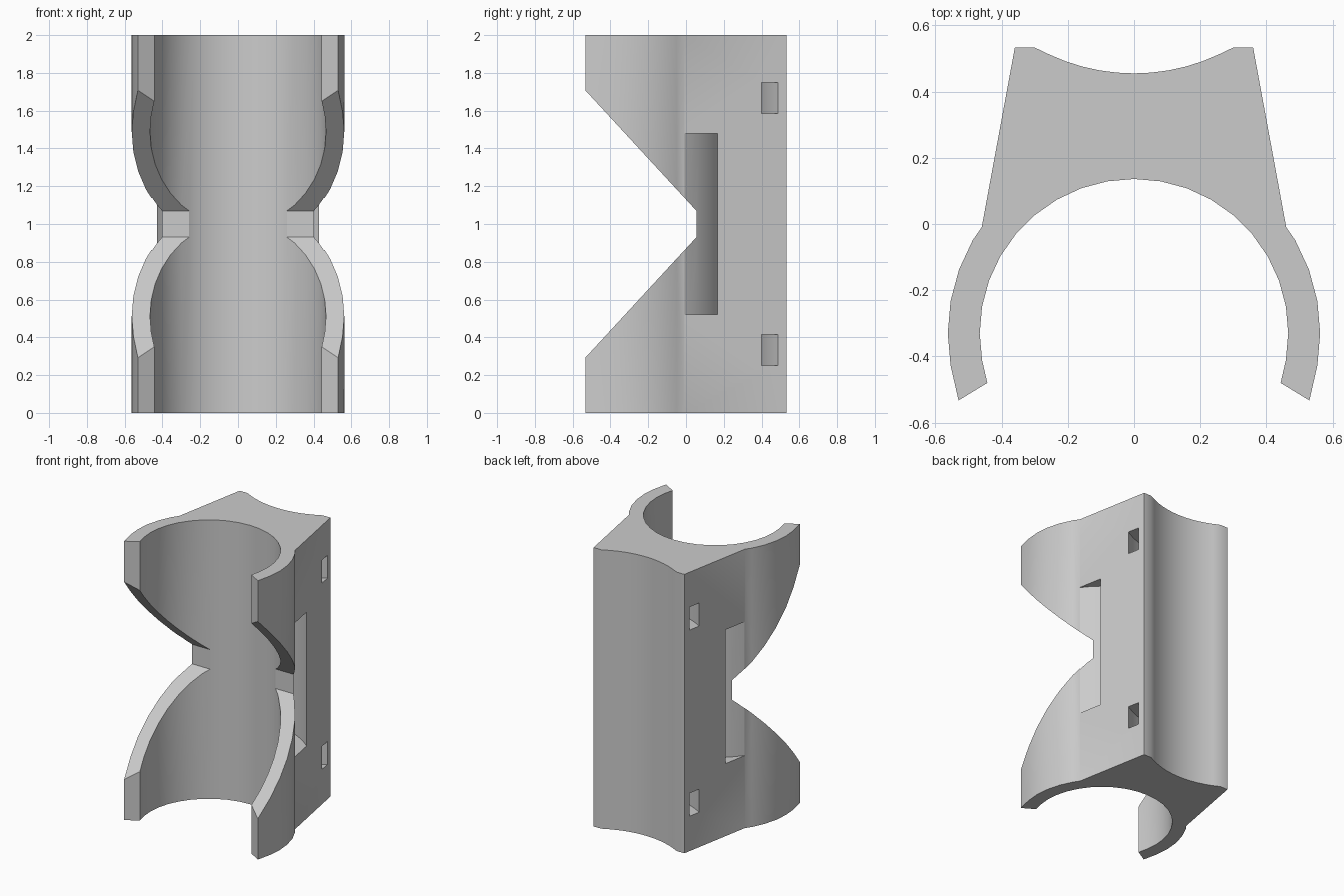
import bpy
import bmesh
from math import sin, cos, radians
from mathutils import Vector

cube = bpy.data.objects.get("Cube")
if cube:
    bpy.data.objects.remove(cube, do_unlink=True)

BORE_Y = -0.33      # centre of the gripping bore
BACK_Y = 1.0575     # centre of the concave back

grey = bpy.data.materials.new("plain grey")
grey.use_nodes = True
colour = (0.6, 0.6, 0.6, 1)
grey.diffuse_color = colour
grey.node_tree.nodes["Principled BSDF"].inputs["Base Color"].default_value = colour


def arc(cy, r, angles):
    """Points on a circle about (0, cy), angles in degrees."""
    return [(r * cos(radians(a)), cy + r * sin(radians(a))) for a in angles]


def prism(name, points, offset, depth):
    """Extrude a closed outline of 3D points along an offset direction."""
    bm = bmesh.new()
    face = bm.faces.new([bm.verts.new(p) for p in points])
    new = bmesh.ops.extrude_face_region(bm, geom=[face])["geom"]
    verts = [v for v in new if isinstance(v, bmesh.types.BMVert)]
    bmesh.ops.translate(bm, verts=verts, vec=Vector(offset) * depth)
    bmesh.ops.recalc_face_normals(bm, faces=bm.faces)
    mesh = bpy.data.meshes.new(name)
    bm.to_mesh(mesh)
    bm.free()
    obj = bpy.data.objects.new(name, mesh)
    bpy.context.collection.objects.link(obj)
    mesh.materials.append(grey)
    return obj


def mirrored(half):
    """Complete a right half outline with its mirror image."""
    return half + [(-x, y) for x, y in reversed(half) if x > 1e-5]


def vertical(name, outline, z0, z1):
    return prism(name, [(x, y, z0) for x, y in outline], (0, 0, 1), z1 - z0)


# Clip body: bore, arm tips, outer arms, flat sides, concave back
half = arc(BORE_Y, 0.466, range(90, -11, -10)) + [(0.443, -0.48), (0.53, -0.533)]
half += arc(BORE_Y, 0.5625, range(-10, 31, 10)) + [(0.46, -0.01), (0.36, 0.533)]
inner_back = arc(BACK_Y, 0.6025, [-60.5, -65, -70, -75, -80, -85, -90])
inner_back[0] = (0.30, 0.533)
back = inner_back[:-1] + [(0, inner_back[-1][1])]
half[0] = (0, half[0][1])
outline = half + back + [(-x, y) for x, y in reversed((half + back)[1:-1])]
body = vertical("clip_body", outline, 0, 2)

# V shaped front notch
notch = [(-0.535, 1.71), (0.055, 1.07), (0.055, 0.93), (-0.535, 0.29), (-0.8, 0.003), (-0.8, 1.997)]
cutters = [prism("notch_cutter", [(-1, y, z) for y, z in notch], (1, 0, 0), 2)]

# Wide strap tunnel wrapped round the bore
ring = arc(BORE_Y, 0.557, range(35, 146, 5)) + arc(BORE_Y, 0.655, range(145, 34, -5))
cutters.append(vertical("strap_cutter", ring, 0.52, 1.48))

# Two narrow tie tunnels following the concave back
ring = arc(BACK_Y, 0.68, range(-140, -39, 5)) + arc(BACK_Y, 0.762, range(-40, -141, -5))
for z in (0.25, 1.585):
    cutters.append(vertical("tie_cutter", ring, z, z + 0.165))

for cutter in cutters:
    cutter.hide_render = True
    mod = body.modifiers.new(cutter.name, "BOOLEAN")
    mod.operation = "DIFFERENCE"
    mod.solver = "EXACT"
    mod.object = cutter

# Apply the cuts and discard the cutters
bpy.context.view_layer.update()
graph = bpy.context.evaluated_depsgraph_get()
result = bpy.data.meshes.new_from_object(body.evaluated_get(graph))
body.modifiers.clear()
body.data = result
for cutter in cutters:
    bpy.data.objects.remove(cutter, do_unlink=True)

bpy.ops.object.select_all(action="DESELECT")
body.select_set(True)
bpy.context.view_layer.objects.active = body
bpy.ops.object.shade_smooth_by_angle(angle=radians(30))
